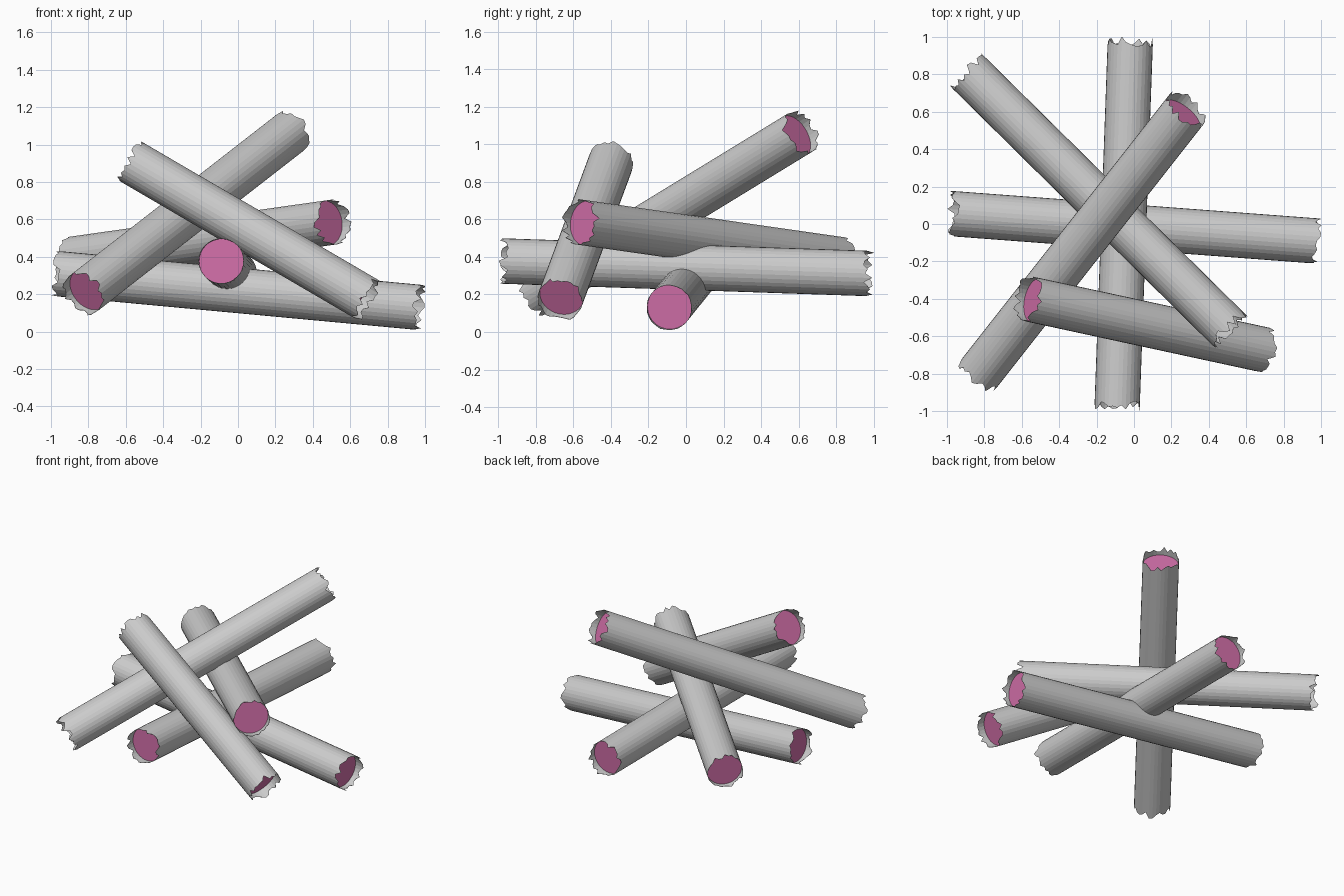
import bpy, bmesh, math, random
from mathutils import Vector

if "Cube" in bpy.data.objects:
    bpy.data.objects.remove(bpy.data.objects["Cube"])

random.seed(4)
SIDES = 32
RADIUS = 0.121
INSET = 0.045     # depth of the cut wood behind the ragged bark rim

wood = bpy.data.materials.new("cut_wood")
wood.diffuse_color = (0.65, 0.16, 0.4, 1)
wood.use_nodes = True
wood.node_tree.nodes["Principled BSDF"].inputs["Base Color"].default_value = wood.diffuse_color


def make_log(name, start, end):
    start, end = Vector(start), Vector(end)
    length = (end - start).length
    bm = bmesh.new()

    def ring(radius, heights):
        return [bm.verts.new((radius * math.cos(2 * math.pi * i / SIDES),
                              radius * math.sin(2 * math.pi * i / SIDES), h))
                for i, h in enumerate(heights)]

    # Ragged bark edge at both ends
    low = [random.uniform(-0.025, 0.025) for _ in range(SIDES)]
    high = [length + random.uniform(-0.025, 0.025) for _ in range(SIDES)]
    inner = RADIUS * 0.985
    rings = [ring(inner, [INSET] * SIDES), ring(inner, low), ring(RADIUS, low),
             ring(RADIUS, high), ring(inner, high),
             ring(inner, [length - INSET] * SIDES)]

    # Bark wall folding over the rim down to the recessed ends
    for a, b in zip(rings, rings[1:]):
        for i in range(SIDES):
            j = (i + 1) % SIDES
            bm.faces.new((a[i], a[j], b[j], b[i]))

    # Coloured cut ends
    for loop in (rings[0][::-1], rings[-1]):
        bm.faces.new(loop).material_index = 1

    mesh = bpy.data.meshes.new(name)
    bm.to_mesh(mesh)
    bm.free()
    mesh.materials.append(None)
    mesh.materials.append(wood)
    log = bpy.data.objects.new(name, mesh)
    log.location = start
    log.rotation_mode = 'QUATERNION'
    log.rotation_quaternion = (end - start).to_track_quat('Z', 'Y')
    bpy.context.collection.objects.link(log)


# Crossed pile of five logs
make_log("bottom_log_across", (-0.967, 0.055, 0.31), (0.967, -0.09, 0.13))
make_log("bottom_log_lengthwise", (-0.09, -0.97, 0.378), (-0.02, 0.972, 0.312))
make_log("middle_log_diagonal", (-0.885, 0.81, 0.388), (0.505, -0.563, 0.585))
make_log("leaning_log_long", (-0.825, -0.795, 0.205), (0.28, 0.612, 1.065))
make_log("leaning_log_short", (-0.565, -0.40, 0.905), (0.685, -0.67, 0.175))
